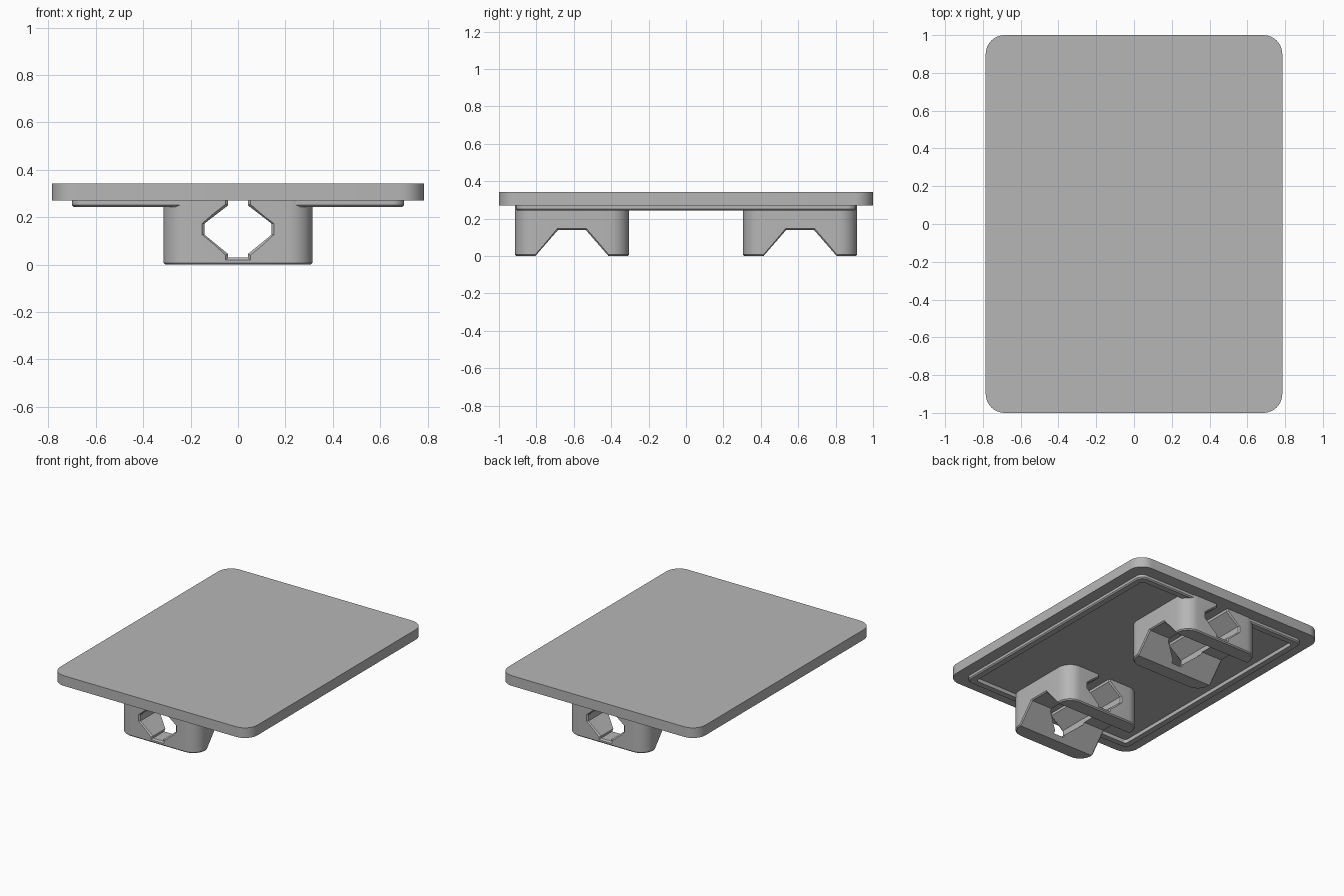
import bpy
import bmesh
import math

cube = bpy.data.objects.get("Cube")
if cube:
    bpy.data.objects.remove(cube, do_unlink=True)

grey = bpy.data.materials.new("matte grey")
grey.use_nodes = True
colour = (0.47, 0.47, 0.47, 1)
grey.diffuse_color = colour
grey.node_tree.nodes["Principled BSDF"].inputs["Base Color"].default_value = colour


def rounded_rect(hx, hy, r, z, cy=0, steps=8):
    """Ring of points around a rectangle with rounded corners."""
    ring = []
    for k, (sx, sy) in enumerate([(1, 1), (-1, 1), (-1, -1), (1, -1)]):
        for i in range(steps + 1):
            a = math.pi / 2 * (k + i / steps)
            ring.append((sx * (hx - r) + r * math.cos(a),
                         cy + sy * (hy - r) + r * math.sin(a), z))
    return ring


def loft(name, rings, closed=False):
    """Skin between rings; cap the ends, or join the last ring to the first."""
    bm = bmesh.new()
    loops = [[bm.verts.new(p) for p in ring] for ring in rings]
    pairs = list(zip(loops, loops[1:]))
    if closed:
        pairs.append((loops[-1], loops[0]))
    else:
        bm.faces.new(loops[0])
        bm.faces.new(loops[-1])
    for a, b in pairs:
        for i in range(len(a)):
            j = (i + 1) % len(a)
            bm.faces.new((a[i], a[j], b[j], b[i]))
    bmesh.ops.recalc_face_normals(bm, faces=bm.faces)
    mesh = bpy.data.meshes.new(name)
    bm.to_mesh(mesh)
    bm.free()
    mesh.materials.append(grey)
    obj = bpy.data.objects.new(name, mesh)
    bpy.context.collection.objects.link(obj)
    return obj


def cut(obj, cutters):
    """Subtract the cutters and keep the resulting mesh."""
    for c in cutters:
        mod = obj.modifiers.new("cut", 'BOOLEAN')
        mod.operation = 'DIFFERENCE'
        mod.solver = 'EXACT'
        mod.object = c
    graph = bpy.context.evaluated_depsgraph_get()
    mesh = bpy.data.meshes.new_from_object(obj.evaluated_get(graph))
    obj.modifiers.clear()
    obj.data = mesh


def smooth(obj):
    bpy.ops.object.select_all(action='DESELECT')
    obj.select_set(True)
    bpy.context.view_layer.objects.active = obj
    bpy.ops.object.shade_smooth_by_angle(angle=math.radians(30))


LEG_Y, LEG, CH = 0.61, 0.305, 0.008
PLATE_Z, TOP_Z, RIM_Z = 0.27, 0.343, 0.243


def hole_ring(y, g):
    """Eight-sided opening with short slots at top and bottom."""
    half = [(0.042 + g, 0.03 - g), (0.042 + g, 0.045 - g / 2), (0.142 + g, 0.127),
            (0.142 + g, 0.173), (0.042 + g, 0.25 + g / 2), (0.042 + g, 0.3)]
    outline = half + [(-x, z) for x, z in reversed(half)]
    return [(x, y, z) for x, z in outline]


def notch_ring(x, cy, g):
    """Trapezoid that opens downwards."""
    half = [(0.213 + g, -0.02), (0.074 + g / 2, 0.14 + g)]
    outline = half + [(-y, z) for y, z in reversed(half)]
    return [(x, cy + y, z) for y, z in outline]


# Flat top plate
plate = loft("top_plate", [rounded_rect(0.785, 1, 0.1, PLATE_Z),
                           rounded_rect(0.785, 1, 0.1, TOP_Z)])

# Raised rim under the plate
outer, inner = (0.70, 0.91, 0.05), (0.65, 0.86, 0.02)
rim = loft("under_rim", [
    rounded_rect(*outer, PLATE_Z),
    rounded_rect(*outer, RIM_Z + CH),
    rounded_rect(outer[0] - CH, outer[1] - CH, 0.045, RIM_Z),
    rounded_rect(*inner, RIM_Z),
    rounded_rect(*inner, PLATE_Z)], closed=True)

# Two feet, each with a chamfered through hole and a side notch
cutters, holes, parts = [], [], [plate, rim]
for side, name in ((-1, "front_foot"), (1, "back_foot")):
    cy = side * LEG_Y
    foot = loft(name, [rounded_rect(0.315 - CH, LEG - CH, 0.1 - CH, 0, cy),
                       rounded_rect(0.315, LEG, 0.1, CH, cy),
                       rounded_rect(0.315, LEG, 0.1, PLATE_Z, cy)])
    e = 0.01
    hole = loft(name + "_hole_cutter", [
        hole_ring(cy + d, g) for d, g in
        ((-LEG - e, 2 * e), (-LEG + e, 0), (LEG - e, 0), (LEG + e, 2 * e))])
    notch = loft(name + "_notch_cutter", [
        notch_ring(x, cy, g) for x, g in
        ((-0.325, 0.016), (-0.307, 0), (0.307, 0), (0.325, 0.016))])
    cut(foot, [hole, notch])
    holes.append(hole)
    cutters += [hole, notch]
    parts.append(foot)
cut(rim, holes)

for c in cutters:
    bpy.data.objects.remove(c, do_unlink=True)
for p in parts:
    smooth(p)
